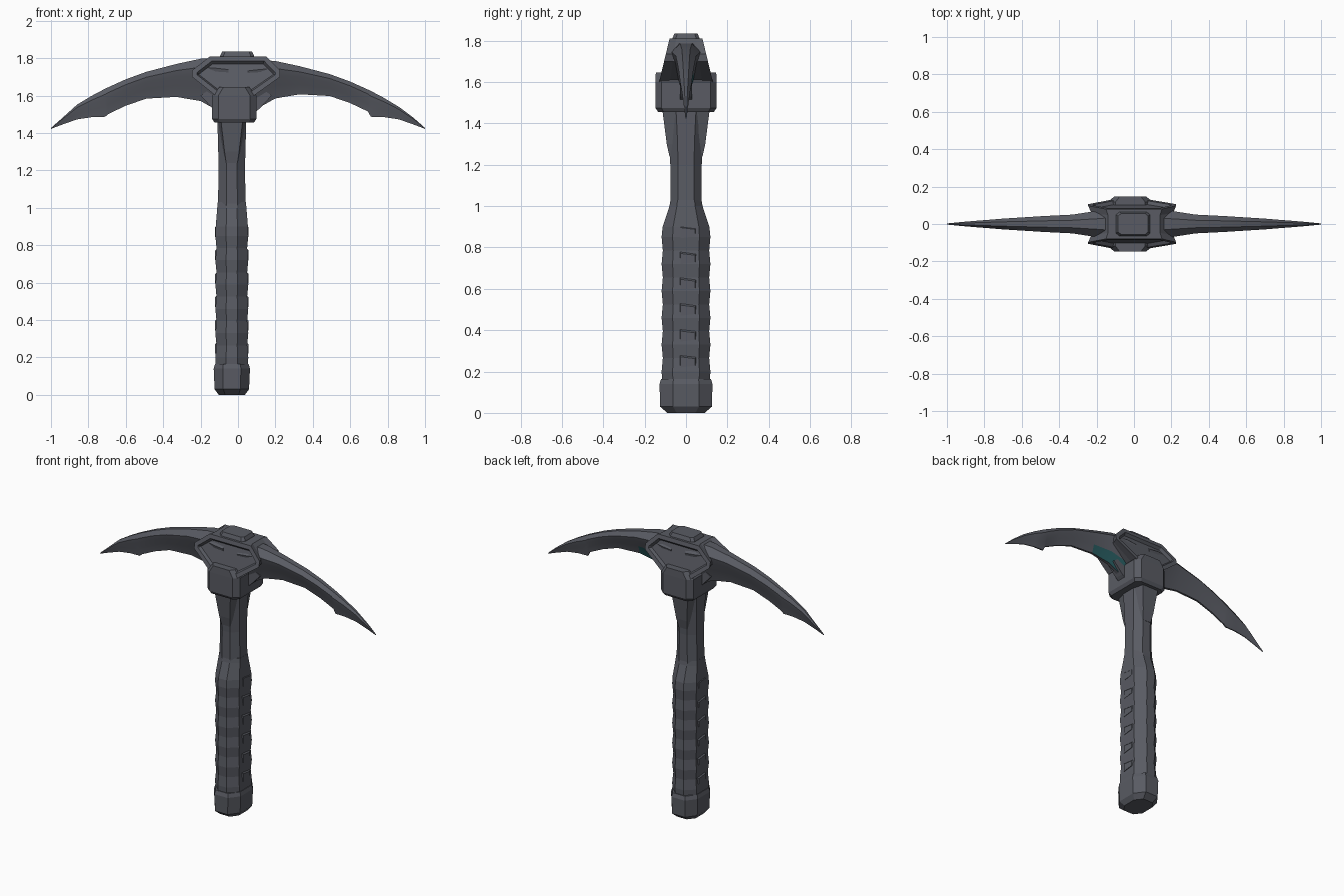
import bpy, bmesh, math

if "Cube" in bpy.data.objects:
    bpy.data.objects.remove(bpy.data.objects["Cube"], do_unlink=True)


def make_material(name, colour):
    mat = bpy.data.materials.new(name)
    mat.use_nodes = True
    mat.diffuse_color = colour
    mat.node_tree.nodes["Principled BSDF"].inputs["Base Color"].default_value = colour
    return mat


steel = make_material("slate_grey", (0.10, 0.105, 0.125, 1))
teal = make_material("dark_teal", (0.02, 0.10, 0.11, 1))
AXIS = -0.033  # handle centre line in x


def finish(name, bm, smooth=False):
    bmesh.ops.recalc_face_normals(bm, faces=bm.faces)
    mesh = bpy.data.meshes.new(name)
    bm.to_mesh(mesh)
    bm.free()
    mesh.materials.append(steel)
    mesh.materials.append(teal)
    obj = bpy.data.objects.new(name, mesh)
    bpy.context.collection.objects.link(obj)
    if smooth:
        bpy.ops.object.select_all(action="DESELECT")
        obj.select_set(True)
        bpy.context.view_layer.objects.active = obj
        bpy.ops.object.shade_smooth_by_angle(angle=math.radians(25))
    return obj


def skin(bm, rings):
    """Join equal point rings into a capped tube."""
    rows = [[bm.verts.new(p) for p in ring] for ring in rings]
    for a, b in zip(rows, rows[1:]):
        for i in range(len(a)):
            j = (i + 1) % len(a)
            bm.faces.new((a[i], a[j], b[j], b[i]))
    bm.faces.new(rows[0])
    bm.faces.new(rows[-1])


def octagon(z, hx, hy, fx=0.5, fy=0.5, cx=AXIS, cy=0):
    """Chamfered rectangle; fx and fy give the flat share of each side."""
    quarter = [(hx, hy * fy), (hx * fx, hy)]
    pts = quarter + [(-x, y) for x, y in reversed(quarter)]
    pts += [(-x, -y) for x, y in pts]
    return [(cx + x, cy + y, z) for x, y in pts]


def tower(name, levels, smooth=False, **kw):
    bm = bmesh.new()
    skin(bm, [octagon(*level, **kw) for level in levels])
    return finish(name, bm, smooth)


# Handle: pommel, swelling grip with finger waves, slim neck
tower("pommel", [(0, .07, .09), (.03, .092, .125), (.14, .097, .128), (.165, .09, .12)])
grip = [(.15, .086, .115)]
for i in range(11):
    wave = .003 * (-1) ** i
    grip.append((.2 + i * .065, .085 + wave, .115 + wave))
grip += [(.9, .086, .113), (1.0, .078, .08), (1.03, .075, .075)]
tower("grip", grip, fx=.35, fy=.55)
tower("neck", [(1.0, .075, .076), (1.2, .07, .076), (1.35, .074, .085), (1.5, .078, .1)],
      fx=.4, fy=.5)

# Finger pads on both narrow sides of the grip
for side in (-1, 1):
    for i in range(6):
        bm = bmesh.new()
        z, x = .22 + i * .125, AXIS + side * .086
        rings = [[(x + side * dx, y * k, z + h * k) for y, h in
                  ((-.03, 0), (.05, .01), (.05, .05), (-.03, .06))]
                 for dx, k in ((-.005, 1), (.004, .85))]
        skin(bm, rings)
        finish(f"grip_pad_{'left' if side > 0 else 'right'}_{i + 1}", bm)

# Tapered tongues that brace the head, front and back
for name, s in (("front_tongue", -1), ("back_tongue", 1)):
    bm = bmesh.new()
    skin(bm, [[(AXIS - w, s * .04, z), (AXIS + w, s * .04, z),
               (AXIS + w * .75, s * y, z), (AXIS - w * .75, s * y, z)]
              for z, w, y in ((1.24, .04, .08), (1.3, .052, .093), (1.47, .078, .115))])
    finish(name, bm)

# Socket block below the head plates
tower("socket", [(1.455, .105, .135), (1.475, .118, .148), (1.6, .118, .148), (1.645, .08, .146)],
      fx=.72, fy=.8, cx=-.02)

# Head: hexagonal body, sloping front and back, each with a sunken plate
outline = [(-.12, 1.6), (.085, 1.6), (.225, 1.7), (.225, 1.735),
           (.15, 1.81), (-.15, 1.81), (-.245, 1.735), (-.245, 1.7)]
bm = bmesh.new()
skin(bm, [[(x * k, s * (.13 - (z - 1.6) * .24) * d, z) for x, z in outline]
          for s, k, d in ((-1, 1, 1), (-1, .93, .6), (1, .93, .6), (1, 1, 1))])
bmesh.ops.recalc_face_normals(bm, faces=bm.faces)
plates = [f for f in bm.faces if len(f.verts) == 8]
bmesh.ops.inset_individual(bm, faces=plates, thickness=.028)
bmesh.ops.inset_individual(bm, faces=plates, thickness=.012, depth=-.018)
finish("head", bm)

# Raised cap on top
tower("top_cap", [(1.79, .095, .07), (1.815, .09, .064), (1.835, .08, .056)],
      fx=.8, fy=.75, cx=-.005)

# Blades: x, top, bottom, half thickness, from root to tip
stations = [(.05, 1.79, 1.5, .085), (.12, 1.79, 1.54, .085), (.2, 1.785, 1.585, .07),
            (.33, 1.757, 1.607, .05), (.49, 1.715, 1.598, .042), (.6, 1.675, 1.56, .035),
            (.695, 1.632, 1.515, .029), (.71, 1.625, 1.487, .028), (.78, 1.588, 1.485, .022),
            (.86, 1.54, 1.473, .016), (.94, 1.48, 1.445, .009), (1.0, 1.427, 1.422, .003)]
section = [(.4, 1), (1, .8), (.85, .62), (.45, .35), (.14, 0)]  # width share, height share
for name, s in (("left_blade", 1), ("right_blade", -1)):
    bm = bmesh.new()
    rings = []
    for x, top, low, t in stations:
        if s < 0 and x < .9:
            top, low = top + .012, low - (.014 if x < .7 else 0)
        half = [(w * t, low + h * (top - low)) for w, h in section]
        rings.append([(s * x, y, z) for y, z in half]
                     + [(s * x, -y, z) for y, z in reversed(half)])
    skin(bm, rings)
    # Teal patch low on the rear of the left blade root
    bmesh.ops.recalc_face_normals(bm, faces=bm.faces)
    for f in bm.faces:
        c = f.calc_center_median()
        low_rear = c.y > .005 and f.normal.z < 0 and c.z < 1.64
        if s > 0 and low_rear and c.x < .3 and abs(f.normal.x) < .9:
            f.material_index = 1
    finish(name, bm, smooth=True)

# Webs between the socket and the blade roots
for name, s in (("left_web", 1), ("right_web", -1)):
    bm = bmesh.new()
    profile = [(.05, 1.47), (.125, 1.53), (.19, 1.6), (.05, 1.7)]
    skin(bm, [[(s * x - .01, y, z) for x, z in profile] for y in (-.03, .03)])
    finish(name, bm)
